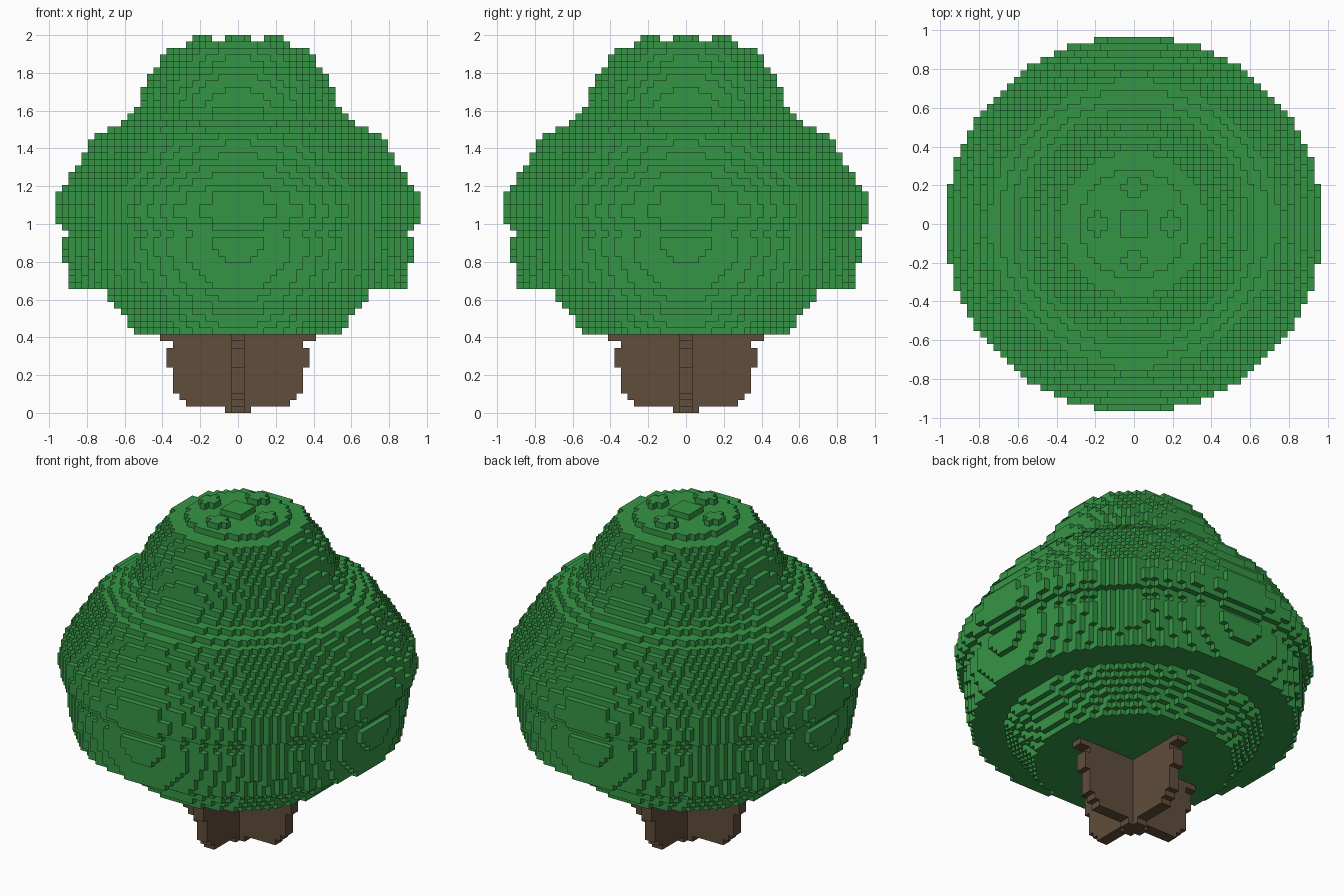
import bpy
import bmesh
from mathutils import Vector

if "Cube" in bpy.data.objects:
    bpy.data.objects.remove(bpy.data.objects["Cube"], do_unlink=True)

V = 2 / 58  # edge length of one block


def material(name, color):
    mat = bpy.data.materials.new(name)
    mat.use_nodes = True
    mat.diffuse_color = color
    bsdf = mat.node_tree.nodes["Principled BSDF"]
    bsdf.inputs["Base Color"].default_value = color
    bsdf.inputs["Roughness"].default_value = 0.9
    return mat


def block_object(name, cells, mat):
    """Mesh only the outer faces of a set of (i, j, k) blocks."""
    bm = bmesh.new()
    corners = {}

    def vert(p):
        if p not in corners:
            corners[p] = bm.verts.new((p[0] * V, p[1] * V, p[2] * V))
        return corners[p]

    for c in sorted(cells):
        for axis in range(3):
            u, w = (axis + 1) % 3, (axis + 2) % 3
            for side in (0, 1):
                near = list(c)
                near[axis] += 2 * side - 1
                if tuple(near) in cells:
                    continue
                ring = []
                for du, dw in ((0, 0), (1, 0), (1, 1), (0, 1)):
                    p = list(c)
                    p[axis] += side
                    p[u] += du
                    p[w] += dw
                    ring.append(vert(tuple(p)))
                bm.faces.new(ring if side else ring[::-1])
    mesh = bpy.data.meshes.new(name)
    bm.to_mesh(mesh)
    bm.free()
    mesh.materials.append(mat)
    obj = bpy.data.objects.new(name, mesh)
    bpy.context.collection.objects.link(obj)
    return obj


def disc(radius, k):
    n = int(radius) + 2
    return {(i, j, k) for i in range(-n, n) for j in range(-n, n)
            if (i + 0.5) ** 2 + (j + 0.5) ** 2 <= radius ** 2}


def box(x0, x1, y0, y1, k):
    return {(i, j, k) for i in range(x0, x1) for j in range(y0, y1)}


green = material("leaf green", (0.036, 0.300, 0.060, 1))
brown = material("bark brown", (0.115, 0.075, 0.045, 1))

# Trunk: two crossed slabs, half width of each layer from the ground up
trunk = set()
for k, h in enumerate([2, 8, 9, 10, 10, 10, 10, 11, 11, 11, 10, 12]):
    trunk |= box(-h, h, -1, 1, k) | box(-1, 1, -h, h, k)
block_object("trunk", trunk, brown)

# Canopy: stacked discs, radius of each layer from the lowest up
radii = [
    16.0, 16.8, 17.3, 18.0, 19.0, 19.8, 20.2,               # lower skirt
    25.8, 26.0, 26.2, 26.4, 26.6, 26.7, 26.8, 26.8, 26.4,   # lower bulge
    26.8, 27.8, 28.2, 28.2, 27.8, 27.8, 27.0,               # widest band
    26.4, 25.8, 25.2, 24.4, 23.7, 23.2, 22.6, 21.7,         # shoulder
    20.2, 18.4, 17.1, 16.0, 15.3, 15.0, 14.7,               # neck
    14.3, 13.8, 13.0, 12.3, 11.7, 11.0, 8.2,                # crown
]
canopy = set()
for n, r in enumerate(radii):
    canopy |= disc(r, 12 + n)

# Raised tufts on the crown: a centre square and four small crosses
TOP = 57
canopy |= box(-2, 2, -2, 2, TOP)
for s in (4, -7):
    canopy |= box(s, s + 3, -1, 1, TOP) | box(s + 1, s + 2, -2, 2, TOP)
    canopy |= box(-1, 1, s, s + 3, TOP) | box(-2, 2, s + 1, s + 2, TOP)
block_object("canopy", canopy, green)
